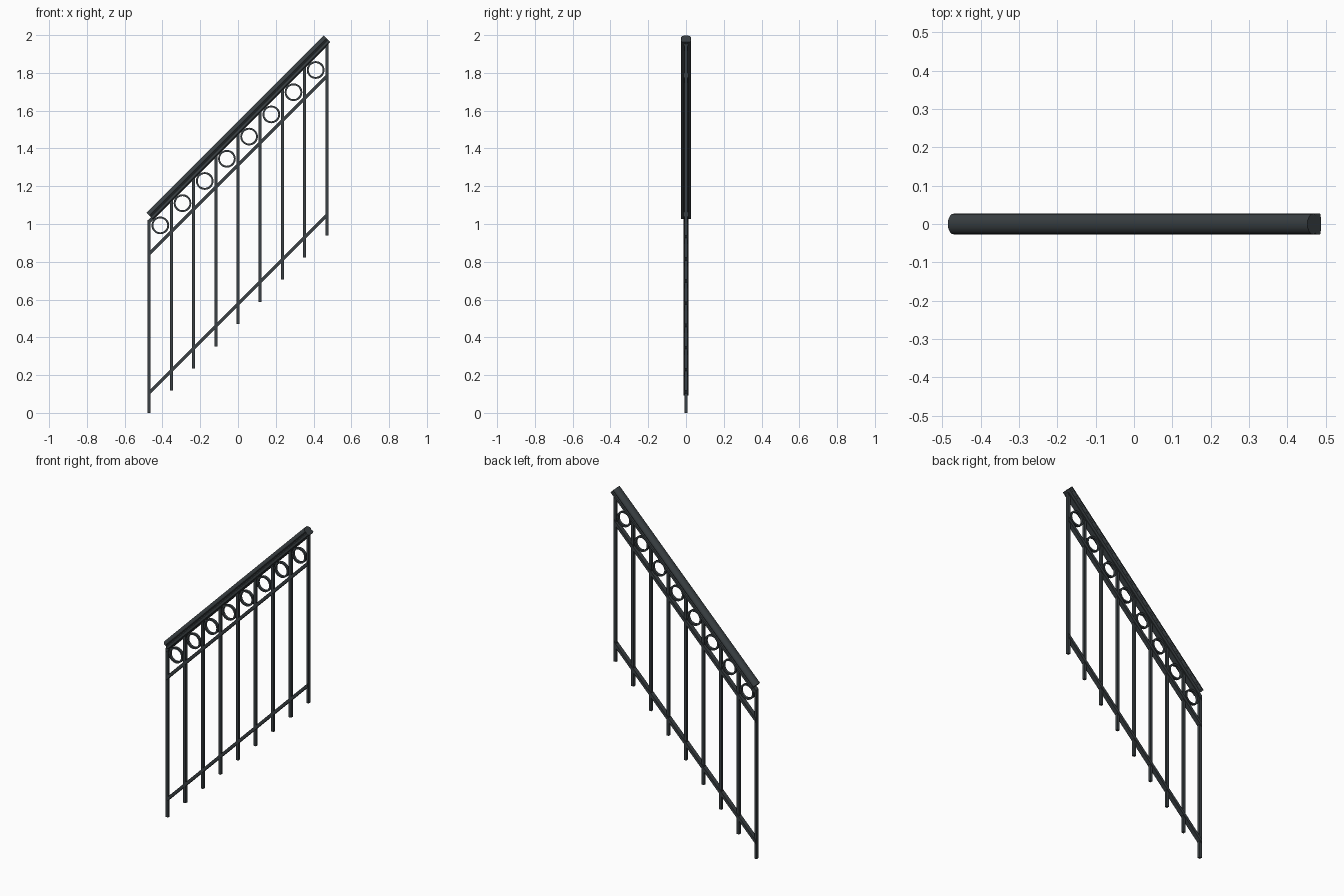
import bpy, bmesh, math
from mathutils import Vector

if "Cube" in bpy.data.objects:
    bpy.data.objects.remove(bpy.data.objects["Cube"])

iron = bpy.data.materials.new("dark slate iron")
iron.diffuse_color = (0.042, 0.051, 0.056, 1)
iron.use_nodes = True
iron.node_tree.nodes["Principled BSDF"].inputs["Base Color"].default_value = iron.diffuse_color

HALF = 0.47          # half span between end balusters
COUNT = 9
STEP = 2 * HALF / (COUNT - 1)


def finish(name, bm, smooth=False):
    bmesh.ops.recalc_face_normals(bm, faces=bm.faces)
    me = bpy.data.meshes.new(name)
    bm.to_mesh(me)
    bm.free()
    me.materials.append(iron)
    ob = bpy.data.objects.new(name, me)
    bpy.context.collection.objects.link(ob)
    if smooth:
        bpy.context.view_layer.objects.active = ob
        ob.select_set(True)
        bpy.ops.object.shade_smooth_by_angle(angle=math.radians(35))
        ob.select_set(False)
    return ob


def loft(name, ring_a, ring_b, smooth=False):
    """Closed prism between two matching outlines."""
    bm = bmesh.new()
    a = [bm.verts.new(p) for p in ring_a]
    b = [bm.verts.new(p) for p in ring_b]
    n = len(a)
    for i in range(n):
        bm.faces.new((a[i], a[(i + 1) % n], b[(i + 1) % n], b[i]))
    bm.faces.new(a[::-1])
    bm.faces.new(b)
    return finish(name, bm, smooth)


def sloped_bar(name, offset, half_y, half_z, reach):
    """45 degree bar with vertical ends, centre line z = x + offset."""
    def ring(x):
        z = x + offset
        return [(x, -half_y, z - half_z), (x, half_y, z - half_z),
                (x, half_y, z + half_z), (x, -half_y, z + half_z)]
    return loft(name, ring(-reach), ring(reach))


# Vertical balusters, stepping up with the slope
W = 0.008
for i in range(COUNT):
    x = -HALF + i * STEP
    base, top = x + HALF, x + 1.49
    sq = [(-W, -W), (W, -W), (W, W), (-W, W)]
    loft("baluster_%d" % i, [(x + u, v, base) for u, v in sq],
         [(x + u, v, top) for u, v in sq])

# Sloping lower, middle and under-handrail bars
sloped_bar("lower_rail", 0.577, 0.0135, 0.012, HALF + 0.004)
sloped_bar("middle_rail", 1.313, 0.0135, 0.012, HALF + 0.004)
sloped_bar("handrail_channel", 1.483, 0.0135, 0.013, HALF + 0.006)

# Moulded handrail, square-cut across the slope (y, height off axis)
half = [(0.014, -0.022), (0.027, -0.019), (0.027, -0.006), (0.023, -0.001),
        (0.027, 0.005), (0.026, 0.014), (0.020, 0.021), (0.010, 0.027)]
profile = half + [(-y, h) for y, h in reversed(half)]
along = Vector((1, 0, 1)).normalized()
up = Vector((-1, 0, 1)).normalized()
centre = Vector((0, 0, 1.507))


def handrail_end(s):
    return [centre + along * s + up * h + Vector((0, y, 0)) for y, h in profile]


loft("handrail", handrail_end(-0.659), handrail_end(0.668), True)

# Decorative rings between the balusters
SEG = 20
for i in range(COUNT - 1):
    cx = -HALF + (i + 0.5) * STEP
    cz = cx + 1.404
    bm = bmesh.new()
    loops = []
    for k in range(SEG):
        t = 2 * math.pi * k / SEG
        loops.append([bm.verts.new((cx + r * math.cos(t), y, cz + r * math.sin(t)))
                      for r, y in ((0.037, -W), (0.047, -W), (0.047, W), (0.037, W))])
    for k in range(SEG):
        a, b = loops[k], loops[(k + 1) % SEG]
        for j in range(4):
            bm.faces.new((a[j], a[(j + 1) % 4], b[(j + 1) % 4], b[j]))
    finish("ring_%d" % i, bm, True)
